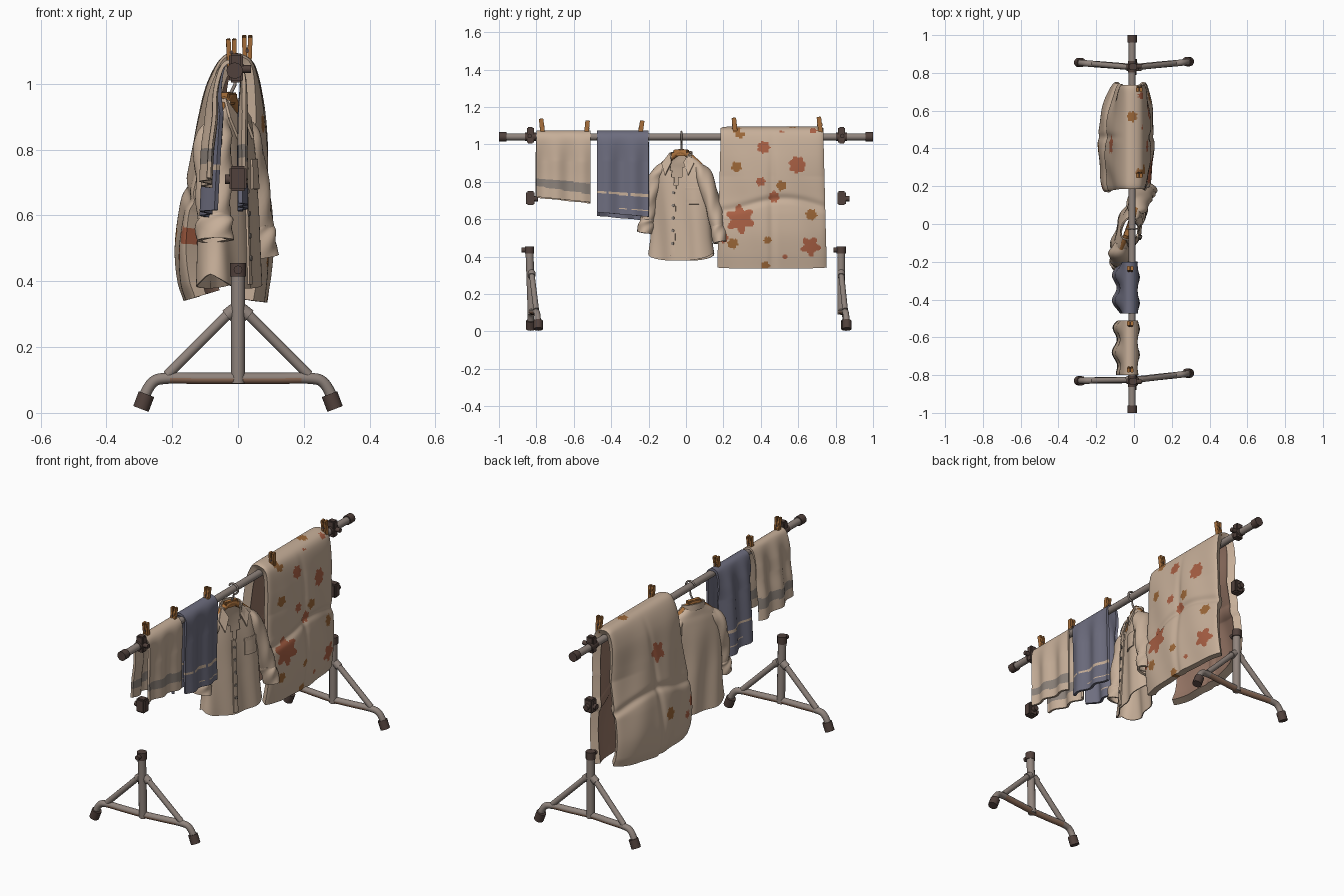
import bpy, bmesh, math
from mathutils import Vector

cube = bpy.data.objects.get("Cube")
if cube:
    bpy.data.objects.remove(cube)


def material(name, r, g, b):
    m = bpy.data.materials.new(name)
    col = [(c / 255) ** 2.2 for c in (r, g, b)] + [1]
    m.use_nodes = True
    m.diffuse_color = col
    m.node_tree.nodes["Principled BSDF"].inputs["Base Color"].default_value = col
    return m


CLOTH = material("beige cloth", 198, 174, 152)
GREY = material("grey stripe", 140, 130, 122)
BLUE = material("slate blue cloth", 109, 109, 126)
METAL = material("worn metal", 143, 131, 124)
RUSTY = material("rusty metal", 146, 112, 92)
DARK = material("dark brown plastic", 82, 67, 62)
RUST = material("rust leaf", 166, 95, 69)
OCHRE = material("ochre leaf", 153, 102, 58)
WOOD = material("clip wood", 168, 112, 62)
LINING = material("brown lining", 150, 118, 102)


def finish(ob, angle=40):
    bpy.ops.object.select_all(action='DESELECT')
    ob.select_set(True)
    bpy.context.view_layer.objects.active = ob
    bpy.ops.object.convert(target='MESH')
    bpy.ops.object.shade_smooth_by_angle(angle=math.radians(angle))
    return bpy.context.view_layer.objects.active


def mesh_object(name, verts, faces, mats, rule=None, thick=0, lining=0):
    me = bpy.data.meshes.new(name)
    me.from_pydata([tuple(v) for v in verts], [], faces)
    for m in mats:
        me.materials.append(m)
    if rule:
        for p in me.polygons:
            p.material_index = rule(p.center)
    ob = bpy.data.objects.new(name, me)
    bpy.context.collection.objects.link(ob)
    s = ob.modifiers.new("thickness", 'SOLIDIFY')
    s.thickness, s.offset, s.material_offset = thick, -1, lining
    finish(ob)


def spline(keys, n):
    """Catmull-Rom through the keys, n steps per span."""
    k = [Vector(p) for p in keys]
    k = [2 * k[0] - k[1]] + k + [2 * k[-1] - k[-2]]
    out = []
    for a, b, c, d in zip(k, k[1:], k[2:], k[3:]):
        for i in range(n):
            t = i / n
            out.append(0.5 * (2 * b + (c - a) * t + (2 * a - 5 * b + 4 * c - d) * t * t
                              + (3 * b - a - 3 * c + d) * t ** 3))
    return out + [k[-2]]


def tube(name, pts, r, mat):
    cu = bpy.data.curves.new(name, 'CURVE')
    cu.dimensions, cu.bevel_depth, cu.bevel_resolution, cu.use_fill_caps = '3D', r, 4, True
    sp = cu.splines.new('POLY')
    sp.points.add(len(pts) - 1)
    for q, p in zip(sp.points, pts):
        q.co = (*p, 1)
    cu.materials.append(mat)
    ob = bpy.data.objects.new(name, cu)
    bpy.context.collection.objects.link(ob)
    return finish(ob)


def box(name, loc, size, mat, rot=(0, 0, 0), taper=1):
    bm = bmesh.new()
    bmesh.ops.create_cube(bm, size=1)
    for v in bm.verts:
        k = taper if v.co.z < 0 else 1
        v.co = Vector((v.co.x * size[0] * k, v.co.y * size[1], v.co.z * size[2]))
    bmesh.ops.bevel(bm, geom=bm.edges[:], offset=min(size) * 0.15, segments=2, affect='EDGES')
    me = bpy.data.meshes.new(name)
    bm.to_mesh(me)
    bm.free()
    me.materials.append(mat)
    ob = bpy.data.objects.new(name, me)
    bpy.context.collection.objects.link(ob)
    ob.location, ob.rotation_euler = loc, rot
    finish(ob)


def strip_faces(rows, cols, closed=False):
    m = cols if closed else cols - 1
    return [(i * cols + j, i * cols + (j + 1) % cols, (i + 1) * cols + (j + 1) % cols, (i + 1) * cols + j)
            for i in range(rows - 1) for j in range(m)]


def drape(name, path, y0, y1, step, offset, mats, rule, thick, lining=0, flare=0, skew=0):
    """Cloth hung over the pole: a side profile swept along y."""
    dense, pts, run = spline(path, 60), [], step
    for a, b in zip(dense, dense[1:]):
        run += (b - a).length
        if run >= step:
            pts.append(a)
            run -= step
    pts.append(dense[-1])
    cols, verts = int((y1 - y0) / step) + 1, []
    for i, p in enumerate(pts):
        t = (pts[min(i + 1, len(pts) - 1)] - pts[max(i - 1, 0)]).normalized()
        drop = max(0, 1.04 - p[1])
        for j in range(cols):
            f = j / (cols - 1)
            y = y0 + (y1 - y0) * f + flare * (f - 0.5) * drop
            o = offset(y, p[1], p[0], min(f, 1 - f) * (y1 - y0))
            verts.append((p[0] + t[1] * o, y, p[1] - t[0] * o + skew * (f - 0.5) * drop))
    mesh_object(name, verts, strip_faces(len(pts), cols), mats, rule, thick, lining)


# Pole with end caps
PX, PZ = -0.01, 1.04
tube("pole", [(PX, -0.98, PZ), (PX, 0.98, PZ)], 0.019, METAL)
for s in (-1, 1):
    tube("pole_cap", [(PX, s * 0.96, PZ), (PX, s * 1.0, PZ)], 0.025, DARK)

# Stands: post, foot bar with a rusty underside, braces, clamps
for s, yc, yl, yr in ((-1, -0.825, -0.005, 0.035), (1, 0.83, 0.025, 0.03)):
    lean = -0.012 if s < 0 else 0
    tube("post", [(0, yc, 0.09), (0, yc + lean, 0.43)], 0.021, METAL)
    tube("post_cap", [(0, yc + lean, 0.415), (0, yc + lean, 0.455)], 0.025, DARK)
    tube("post_knob", [(0, yc + lean, 0.435), (0, yc + lean - 0.042, 0.435)], 0.013, DARK)
    for d, off in ((-1, yl), (1, yr)):
        bar = tube("foot_bar", spline([(0, yc, 0.105), (d * 0.12, yc + off * 0.4, 0.105),
                                       (d * 0.22, yc + off * 0.7, 0.105), (d * 0.262, yc + off * 0.85, 0.09),
                                       (d * 0.295, yc + off, 0.03)], 6), 0.017, METAL)
        bar.data.materials.append(RUSTY)
        for p in bar.data.polygons:
            p.material_index = int(p.normal.z < -0.1 and abs(p.center.x) < 0.2)
        tube("foot_cap", [(d * 0.278, yc + off, 0.057), (d * 0.295, yc + off, 0.012)], 0.025, DARK)
        tube("brace", [(d * 0.215, yc + off * 0.7, 0.115), (d * 0.02, yc, 0.31)], 0.015, METAL)
        tube("brace_collar", [(d * 0.035, yc, 0.295), (d * 0.01, yc, 0.315)], 0.02, METAL)
    box("lower_clamp", (0, s * 0.832, 0.712), (0.052, 0.046, 0.075), DARK)
    tube("lower_clamp_knob", [(0, s * 0.83, 0.71), (0, s * 0.832 + 0.042, 0.71)], 0.015, DARK)
    tube("lower_clamp_screw", [(0, s * 0.832, 0.71), (-0.04, s * 0.832, 0.71)], 0.015, DARK)
    box("upper_clamp", (-0.006, s * 0.832, 1.048), (0.042, 0.036, 0.088), DARK)
    tube("upper_clamp_sleeve", [(PX, s * 0.832 - 0.03, PZ), (PX, s * 0.832 + 0.03, PZ)], 0.022, DARK)
    tube("upper_clamp_screw", [(0, s * 0.835, 1.045), (0.04, s * 0.835, 1.045)], 0.012, DARK)


# Towels
def towel_path(hem, back_hem):
    return [(0.022, hem), (0.02, hem + 0.12), (0.022, 0.92), (0.02, 1.03), (-0.01, 1.07), (-0.05, 1.06),
            (-0.08, 0.98), (-0.09, 0.88), (-0.1, back_hem + 0.1), (-0.105, back_hem)]


def towel_fold(y, z, x, edge):
    k = min(1, max(0, 1.06 - z) / 0.15)
    if x > -0.04:
        return k * 0.009 * math.sin(y * 46 + 2)
    return k * (0.013 * math.sin(y * 46 + 1.43) - 0.02 * math.exp(-edge / 0.025))


def beige_stripe(c):
    d = c.z - 0.70 + 0.1 * (c.y + 0.655) * (c.x > -0.04)
    return int(0.055 - 0.05 * (c.y + 0.655) < d < 0.105)


def blue_stripe(c):
    d = c.z - 0.62 + 0.08 * (c.y + 0.335)
    worn = math.sin(c.y * 47) + math.sin(c.y * 111 + 1)
    return int(abs(d - 0.115) < 0.007 and worn > -1.6 or abs(d - 0.035) < 0.004 and worn > -1 and c.y > -0.36)


drape("beige_towel", towel_path(0.705, 0.70), -0.8, -0.51, 0.006, towel_fold, [CLOTH, GREY], beige_stripe,
      0.012, skew=-0.09)
drape("blue_towel", towel_path(0.625, 0.605), -0.475, -0.2, 0.006, towel_fold, [BLUE, CLOTH], blue_stripe,
      0.014, skew=-0.06)

# Quilt with scattered leaf prints: y, height, radius, slot
FRONT = [(.29, 1.06, .03, 2), (.415, .985, .036, 1), (.595, .89, .048, 1), (.27, .88, .03, 2), (.4, .8, .026, 1),
         (.51, .78, .03, 2), (.47, .72, .032, 1), (.29, .6, .08, 1), (.67, .625, .032, 2), (.665, .455, .056, 1),
         (.435, .487, .022, 2), (.425, .35, .025, 2), (.25, .47, .03, 2), (.2, .5, .03, 1), (.53, .4, .015, 1)]
BACK = [(.42, .88, .055, 1), (.4, .55, .035, 2), (.24, .48, .022, 1), (.19, .54, .03, 1)]
TOP = [(.57, -.01, .03, 2), (.27, .03, .025, 2), (.51, .06, .02, 1), (.68, .04, .02, 1)]


def leaf(c):
    on_top = c.z > 1.06
    for y, h, r, slot in (TOP if on_top else FRONT if c.x > 0 else BACK):
        a, b = c.y - y, (c.x if on_top else c.z) - h
        lobes, wave = 5 + int(y * 100) % 3, 0.18 if r > 0.05 else 0.1
        if math.hypot(a, b) < r * (1 - wave + wave * math.cos(lobes * math.atan2(b, a) + y * 30)):
            return slot
    return 0


def quilting(y, z, x, edge):
    side = min(1, max(0, 1.08 - z) / 0.25)
    o = -0.01 * side * math.exp(-((z - 0.68 + 0.03 * math.sin(y * 9)) / 0.02) ** 2)
    o -= 0.007 * side * math.exp(-((y - 0.46) / 0.02) ** 2)
    o -= 0.008 * math.exp(-edge / 0.012) + 0.003 * side * math.sin(y * 30 + z * 9)
    # The panels bow outwards along y, most of all at the back
    bow = 0.03 if x > 0 else 0.065 if y > 0.45 else 0.025
    return o - side * bow * ((y - 0.45) / 0.28) ** 2


drape("quilt", [(.088, .335), (.1, .42), (.107, .52), (.102, .62), (.092, .7), (.09, .82), (.077, .95),
                (.05, 1.06), (0, 1.093), (-.05, 1.08), (-.095, 1), (-.125, .88), (-.155, .72), (-.177, .62),
                (-.19, .5), (-.183, .4), (-.165, .34)],
      0.185, 0.735, 0.0065, quilting, [CLOTH, RUST, OCHRE, LINING], leaf, 0.042, 3, flare=0.05)

# Clothes pegs: two tapered legs and a spring
for y, x, z, tilt in ((-.77, -.02, 1.095, .12), (-.53, -.02, 1.085, -.1), (-.24, -.02, 1.085, -.15),
                      (.26, .028, 1.1, .1), (.715, .028, 1.105, .12)):
    for s in (-1, 1):
        box("peg_leg", (x + s * 0.008, y, z), (0.014, 0.024, 0.085), WOOD, (tilt, s * 0.03, 0), 0.9)
    tube("peg_spring", [(x, y - 0.014, z), (x, y + 0.014, z)], 0.006, DARK)

# Shirt: local u is across, v is forward, turned a little on its hanger
TURN = math.radians(20)


def place(u, v, z):
    return Vector((-0.028 + u * math.sin(TURN) + v * math.cos(TURN),
                   -0.025 + u * math.cos(TURN) - v * math.sin(TURN), z))


BODY = spline([(.4, .182, .068), (.5, .17, .065), (.65, .16, .061), (.78, .155, .056), (.86, .142, .048),
               (.9, .113, .041), (.925, .08, .038), (.945, .055, .035)], 6)


def fold(u, z):
    return 0.007 * math.sin(u * 42 + 1 + z * 4) * min(1, max(0, 0.9 - z) / 0.3)


def front(u, z):
    a = min(BODY, key=lambda k: abs(k[0] - z))
    return a[2] * max(0, 1 - abs(u / a[1]) ** 2.5) ** 0.4 + fold(u, z)


verts, N = [], 72
for z, w, d in BODY:
    for j in range(N):
        c, s = math.cos(j * math.tau / N), math.sin(j * math.tau / N)
        u = w * math.copysign(abs(c) ** 0.8, c)
        hem = 0.022 * (1 - 2 * abs(s)) * max(0, 0.5 - z) / 0.1
        verts.append(place(u, d * math.copysign(abs(s) ** 0.8, s) + fold(u, z), z + hem))


def in_opening(f):
    c = sum((verts[i] for i in f), Vector()) / 4 - place(0, 0, 0)
    u, v = c.x * math.sin(TURN) + c.y * math.cos(TURN), c.x * math.cos(TURN) - c.y * math.sin(TURN)
    return v > 0 and abs(u + 0.01) < (c.z - 0.77) * 0.34


# u runs towards +y and v towards +x, so the ring order is flipped to face outwards
faces = [f[::-1] for f in strip_faces(len(BODY), N, True) if not in_opening(f)]
mesh_object("shirt_body", verts, faces, [CLOTH], None, 0.005)


def patch(name, u0, u1, z0, z1, n=10):
    v = [place(u, front(u, z) + 0.006, z) for z in [z0 + (z1 - z0) * i / n for i in range(n + 1)]
         for u in [u0 + (u1 - u0) * j / n for j in range(n + 1)]]
    mesh_object(name, v, strip_faces(n + 1, n + 1), [CLOTH], None, 0.008)


patch("button_placket", -0.035, -0.008, 0.39, 0.78, 24)
patch("chest_pocket", 0.045, 0.12, 0.68, 0.77)
patch("pocket_flap", 0.043, 0.122, 0.755, 0.772)
for i in range(5):
    z = 0.47 + i * 0.068
    v = front(-0.021, z)
    tube("button", [place(-0.021, v + 0.004, z), place(-0.021, v + 0.01, z)], 0.008, GREY)


def sleeve(name, keys, n=20, thick=0.005):
    pts, v = spline(keys, 6), []
    for i, p in enumerate(pts):
        t = (pts[min(i + 1, len(pts) - 1)] - pts[max(i - 1, 0)]).to_3d().normalized()
        a = Vector((0, 1, 0)).cross(t).normalized()
        b = t.cross(a)
        for j in range(n):
            th = j * math.tau / n
            r = p[3] * (1 + 0.07 * math.sin(3 * th + i * 0.7))
            q = p.to_3d() + a * (0.85 * r * math.cos(th)) + b * (1.15 * r * math.sin(th))
            v.append(place(*q))
    mesh_object(name, v, [f[::-1] for f in strip_faces(len(pts), n, True)], [CLOTH], None, thick)


sleeve("right_sleeve", [(-.09, 0, .885, .03), (-.135, 0, .83, .05), (-.165, .01, .72, .05), (-.18, .018, .62, .046),
                        (-.19, .022, .55, .04)])
sleeve("right_cuff", [(-.182, .02, .6, .044), (-.187, .022, .575, .05), (-.195, .025, .525, .05)], 24, 0.012)
sleeve("left_sleeve", [(.09, 0, .885, .03), (.13, 0, .83, .05), (.175, .005, .7, .05), (.205, .012, .6, .046),
                       (.23, .02, .49, .038)])
sleeve("left_cuff", [(.212, .014, .57, .042), (.22, .018, .535, .046), (.232, .022, .475, .044)], 24, 0.012)

# Collar: stand round the neck and two pointed leaves
stand = [place(0.056 * math.sin(a), -0.04 * math.cos(a) + 0.002, z + 0.012 * math.cos(a))
         for z in (0.92, 0.955) for a in [-2.1 + 4.2 * i / 24 for i in range(25)]]
mesh_object("collar_stand", stand, strip_faces(2, 25), [CLOTH], None, 0.007)
for s in (-1, 1):
    pts = [(0.035, 0.046, 0.905), (0.055, 0.012, 0.958), (0.092, 0.042, 0.898), (0.066, 0.06, 0.835)]
    leaf_pts = [place(s * u - 0.006, v, z) for u, v, z in pts]
    mesh_object("collar_leaf", leaf_pts, [(0, 1, 2, 3)[::-s]], [CLOTH], None, 0.008)

# Hanger with a hook over the pole
tube("hanger", spline([place(-.11, 0, .885), place(-.05, 0, .935), place(0, 0, .96), place(.05, 0, .935),
                       place(.11, 0, .885)], 8), 0.016, WOOD)
box("hanger_hub", place(0, 0, 0.955), (0.028, 0.08, 0.036), WOOD, (0, 0, -TURN))
hook = [(PX + 0.028 * math.cos(a), -0.025, PZ + 0.028 * math.sin(a)) for a in [-1.5 + i * 0.3 for i in range(15)]]
tube("hanger_hook", [place(0, 0, 0.96), (PX, -0.025, 0.995)] + hook, 0.005, METAL)
